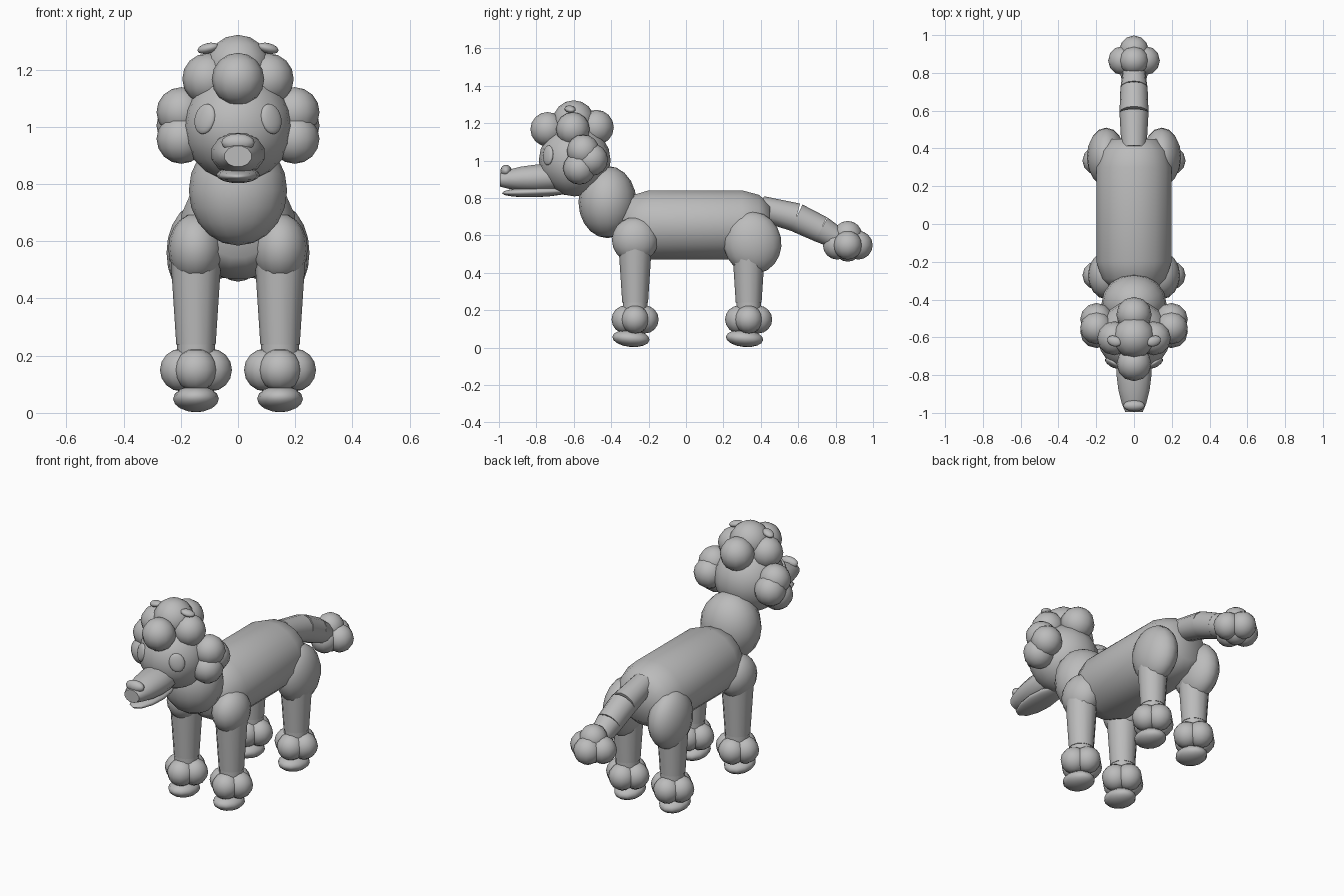
import bpy
import math
from mathutils import Vector, Matrix

cube = bpy.data.objects.get("Cube")
if cube:
    bpy.data.objects.remove(cube, do_unlink=True)

coat = bpy.data.materials.new("grey_coat")
coat.use_nodes = True
GREY = (0.5, 0.5, 0.5, 1)
coat.diffuse_color = GREY
coat.node_tree.nodes["Principled BSDF"].inputs["Base Color"].default_value = GREY


def finish(name, angle=180):
    obj = bpy.context.object
    obj.name = name
    obj.data.materials.append(coat)
    bpy.ops.object.shade_smooth_by_angle(angle=math.radians(angle))
    return obj


def ball(name, loc, radii, rot=(0, 0, 0), seg=12):
    """Low-poly smooth ellipsoid."""
    if not isinstance(radii, tuple):
        radii = (radii,) * 3
    bpy.ops.mesh.primitive_uv_sphere_add(segments=seg, ring_count=seg // 2 + 2, radius=1)
    obj = finish(name)
    turn = Matrix.LocRotScale(Vector(loc), None, None)
    for axis, deg in zip("XYZ", rot):
        turn = turn @ Matrix.Rotation(math.radians(deg), 4, axis)
    obj.matrix_world = turn @ Matrix.Diagonal((*radii, 1))
    return obj


def tube(name, start, end, r1, r2, seg=12):
    """Tapered cylinder between two points."""
    a, b = Vector(start), Vector(end)
    bpy.ops.mesh.primitive_cone_add(vertices=seg, radius1=r1, radius2=r2, depth=(b - a).length)
    obj = finish(name, 50)
    obj.matrix_world = (Matrix.Translation((a + b) / 2)
                        @ (b - a).to_track_quat("Z", "Y").to_matrix().to_4x4())
    return obj


def lathe(name, profile, z, sx, sz, seg=16, drop=0):
    """Closed shape turned round the y axis from (y, radius) pairs."""
    verts, faces = [], []
    for i, (y, r) in enumerate(profile):
        for k in range(seg):
            t = math.tau * (k + 0.5) / seg
            verts.append((sx * r * math.cos(t), y, z - drop * i + sz * r * math.sin(t)))
    for i in range(len(profile) - 1):
        for k in range(seg):
            n = (k + 1) % seg
            faces.append((i * seg + k, (i + 1) * seg + k, (i + 1) * seg + n, i * seg + n))
    last = (len(profile) - 1) * seg
    faces.append(tuple(range(seg)))
    faces.append(tuple(last + k for k in reversed(range(seg))))
    mesh = bpy.data.meshes.new(name)
    mesh.from_pydata(verts, [], faces)
    obj = bpy.data.objects.new(name, mesh)
    bpy.context.collection.objects.link(obj)
    bpy.ops.object.select_all(action="DESELECT")
    bpy.context.view_layer.objects.active = obj
    obj.select_set(True)
    return finish(name, 50)


# Body and neck
lathe("body", [(-0.34, 0.6), (-0.29, 0.85), (-0.2, 1), (0.3, 1), (0.39, 0.87), (0.45, 0.6)],
      0.655, 0.203, 0.189)
ball("neck", (0, -0.42, 0.778), (0.172, 0.155, 0.193), seg=16)

# Head, snout and jaw
ball("head", (0, -0.595, 1.0), 0.192, seg=16)
lathe("snout", [(-0.66, 0.85), (-0.72, 0.98), (-0.8, 1), (-0.88, 0.89), (-0.95, 0.7), (-0.995, 0.5)],
      0.912, 0.096, 0.075, 12, 0.003)
ball("nose", (0, -0.962, 0.945), (0.058, 0.03, 0.032))
ball("jaw", (0, -0.8, 0.832), (0.076, 0.185, 0.028), (2, 0, 0))

# Curls on the crown
ball("crown_curl_top", (0, -0.6, 1.21), 0.112)
ball("crown_curl_front", (0, -0.74, 1.167), 0.092)
ball("crown_curl_back", (0, -0.48, 1.177), 0.094)

for side, label in ((1, "left"), (-1, "right")):
    ball(f"{label}_crown_curl", (side * 0.105, -0.605, 1.168), 0.09)
    ball(f"{label}_crown_button", (side * 0.105, -0.62, 1.275), (0.04, 0.028, 0.018),
         (0, side * 14, side * 20))
    ball(f"{label}_eye", (side * 0.116, -0.737, 1.028), (0.043, 0.018, 0.054),
         (0, side * -14, side * 35))

    # Ear curls
    for i, (y, z) in enumerate(((-0.55, 1.052), (-0.57, 0.958), (-0.505, 1.005))):
        ball(f"{label}_ear_curl_{i + 1}", (side * 0.198, y, z), 0.087)

    # Legs with curled cuffs and paws
    x = side * 0.147
    for part, y in (("front", -0.272), ("hind", 0.335)):
        name = f"{label}_{part}"
        if part == "front":
            ball(f"{name}_shoulder", (x, y, 0.575), (0.097, 0.124, 0.122), seg=16)
        else:
            ball(f"{name}_thigh", (x, 0.355, 0.56), (0.103, 0.155, 0.168), (12, 0, 0), seg=16)
        tube(f"{name}_leg", (x, y, 0.24), (x, y, 0.53), 0.069, 0.088)
        tube(f"{name}_ankle", (x, y, 0.1), (x, y, 0.245), 0.066, 0.066)
        for i in range(4):
            a = math.pi / 2 * i
            ball(f"{name}_cuff_curl_{i + 1}",
                 (x + 0.051 * math.cos(a), y + 0.051 * math.sin(a), 0.15), 0.075)
        ball(f"{name}_paw", (x, y - 0.022, 0.049), (0.08, 0.1, 0.046), (-5, 0, 0))

# Tail in three segments with a curled tip
joints = [(0, 0.4, 0.745), (0, 0.59, 0.695), (0, 0.722, 0.632), (0, 0.85, 0.56)]
widths = [0.066, 0.077, 0.072, 0.052]
for i in range(3):
    tube(f"tail_segment_{i + 1}", joints[i], joints[i + 1], widths[i], widths[i + 1])
for i in range(4):
    a = math.pi / 2 * i
    ball(f"tail_curl_{i + 1}",
         (0.06 * math.cos(a), 0.865 + 0.056 * math.sin(a), 0.547), 0.077)
ball("tail_curl_top", (0, 0.865, 0.6), 0.077)
ball("tail_curl_bottom", (0, 0.865, 0.534), 0.075)
